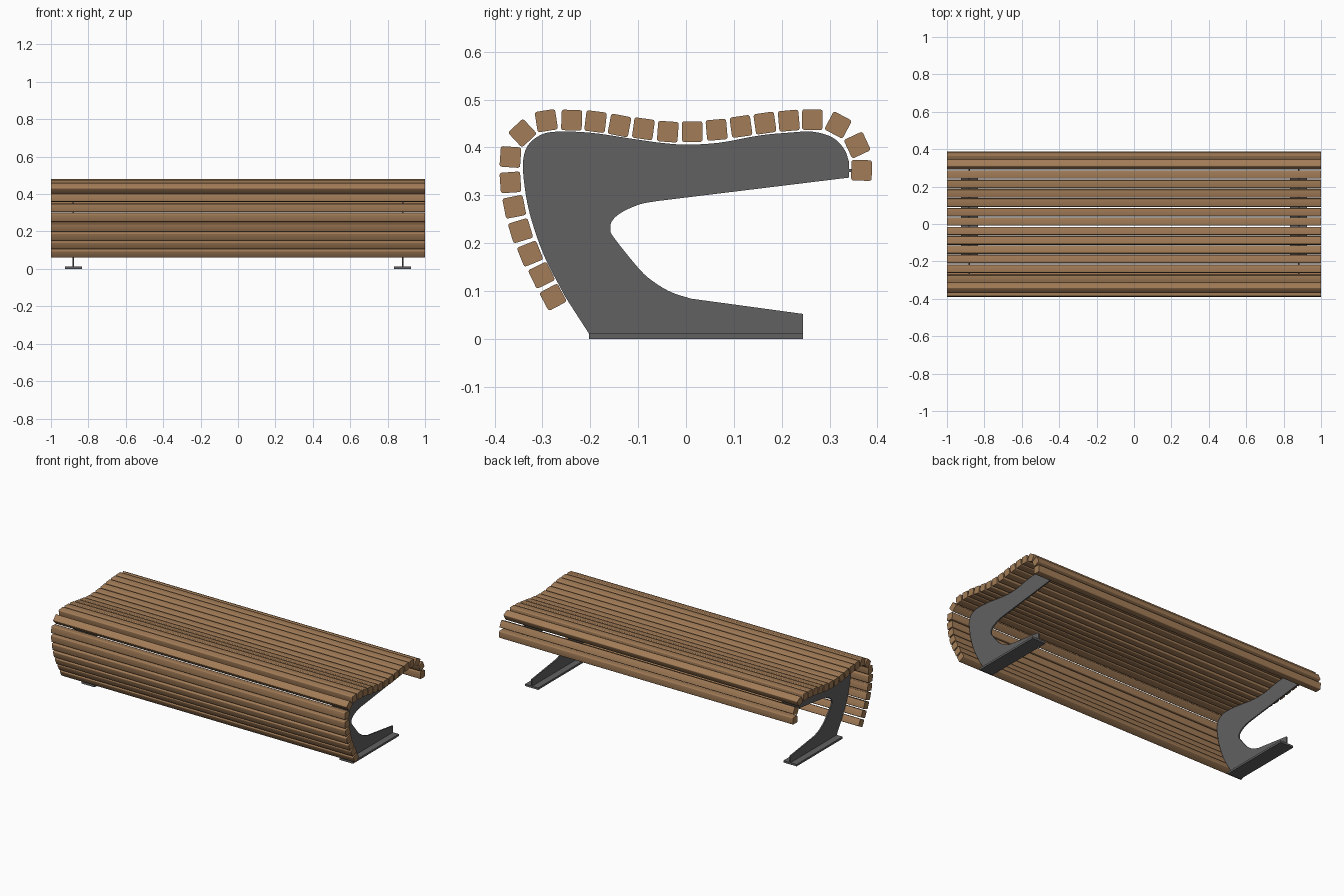
import bpy, bmesh
from math import radians
from mathutils import Vector, Matrix

if "Cube" in bpy.data.objects:
    bpy.data.objects.remove(bpy.data.objects["Cube"])


def material(name, color):
    m = bpy.data.materials.new(name)
    m.diffuse_color = color
    m.use_nodes = True
    m.node_tree.nodes["Principled BSDF"].inputs["Base Color"].default_value = m.diffuse_color
    return m


wood = material("wood", (0.36, 0.20, 0.095, 1))
steel = material("dark_steel", (0.12, 0.12, 0.12, 1))


def finish(bm, name, mat):
    bmesh.ops.recalc_face_normals(bm, faces=bm.faces)
    me = bpy.data.meshes.new(name)
    bm.to_mesh(me)
    bm.free()
    me.materials.append(mat)
    ob = bpy.data.objects.new(name, me)
    bpy.context.collection.objects.link(ob)
    bpy.ops.object.select_all(action='DESELECT')
    ob.select_set(True)
    bpy.context.view_layer.objects.active = ob
    bpy.ops.object.shade_smooth_by_angle(angle=radians(35))
    return ob


def box(name, size, loc, mat, angle=0, bevel=0):
    bm = bmesh.new()
    bmesh.ops.create_cube(bm, size=1)
    bmesh.ops.scale(bm, vec=size, verts=bm.verts)
    if bevel:
        # round only the edges running along the length
        long_edges = [e for e in bm.edges
                      if abs(e.verts[0].co.x - e.verts[1].co.x) > size[0] / 2]
        bmesh.ops.bevel(bm, geom=long_edges, offset=bevel, segments=3,
                        profile=0.5, affect='EDGES')
    m = Matrix.Translation(loc) @ Matrix.Rotation(radians(angle), 4, 'X')
    bmesh.ops.transform(bm, matrix=m, verts=bm.verts)
    return finish(bm, name, mat)


def smooth(points, steps=4):
    """Catmull-Rom curve through the points."""
    p = [Vector(q) for q in points]
    p = [2 * p[0] - p[1]] + p + [2 * p[-1] - p[-2]]
    out = []
    for a, b, c, d in zip(p, p[1:], p[2:], p[3:]):
        for i in range(steps):
            t = i / steps
            out.append(0.5 * (2 * b + (c - a) * t + (2 * a - 5 * b + 4 * c - d) * t * t
                              + (3 * b - a - 3 * c + d) * t ** 3))
    return out + [p[-2]]


# Slats: y, z, tilt, following the curved seat and front
slats = [
    (-.278, .087, 28), (-.302, .133, 26), (-.326, .178, 22), (-.346, .226, 17),
    (-.359, .276, 11), (-.367, .327, 4), (-.367, .380, -4), (-.342, .430, 43),
    (-.292, .456, 9), (-.239, .457, -2), (-.189, .454, -7), (-.139, .446, -11),
    (-.089, .439, -8), (-.038, .433, -4), (.013, .433, 0), (.064, .437, 5),
    (.115, .444, 8), (.165, .451, 8), (.215, .456, 5), (.264, .458, -1),
    (.318, .447, -28), (.358, .405, 25), (.367, .352, -1)]
for i, (y, z, a) in enumerate(slats):
    box(f"slat_{i + 1:02d}", (2, .043, .043), (0, y, z), wood, a, .005)

# C-shaped side plate outline (y, z): outer curve, then inner curve
outer = [(-.252, .087), (-.295, .170), (-.322, .245), (-.335, .302), (-.341, .364),
         (-.332, .402), (-.306, .425), (-.272, .433), (-.201, .431), (-.118, .419),
         (-.055, .410), (0, .406), (.070, .410), (.153, .425), (.216, .431),
         (.264, .433), (.306, .421), (.331, .396), (.341, .369)]
inner = [(-.060, .288), (-.097, .281), (-.135, .264), (-.154, .247), (-.158, .230),
         (-.151, .212), (-.097, .145), (-.066, .118), (-.030, .097), (.010, .084)]
outline = ([Vector((-.203, .011))] + smooth(outer) + [Vector((.341, .337))]
           + smooth(inner) + [Vector((.245, .052)), Vector((.245, .011))])

for side, x in (("left", -.88), ("right", .88)):
    bm = bmesh.new()
    face = bm.faces.new([bm.verts.new((x - .004, p.x, p.y)) for p in outline])
    ext = bmesh.ops.extrude_face_region(bm, geom=[face])
    moved = [v for v in ext["geom"] if isinstance(v, bmesh.types.BMVert)]
    bmesh.ops.translate(bm, vec=(.008, 0, 0), verts=moved)
    finish(bm, f"{side}_support", steel)
    # Foot plate and the small tab holding the last slat
    box(f"{side}_foot_plate", (.09, .448, .012), (x, .021, .006), steel)
    box(f"{side}_rear_tab", (.008, .012, .006), (x, .344, .352), steel)
